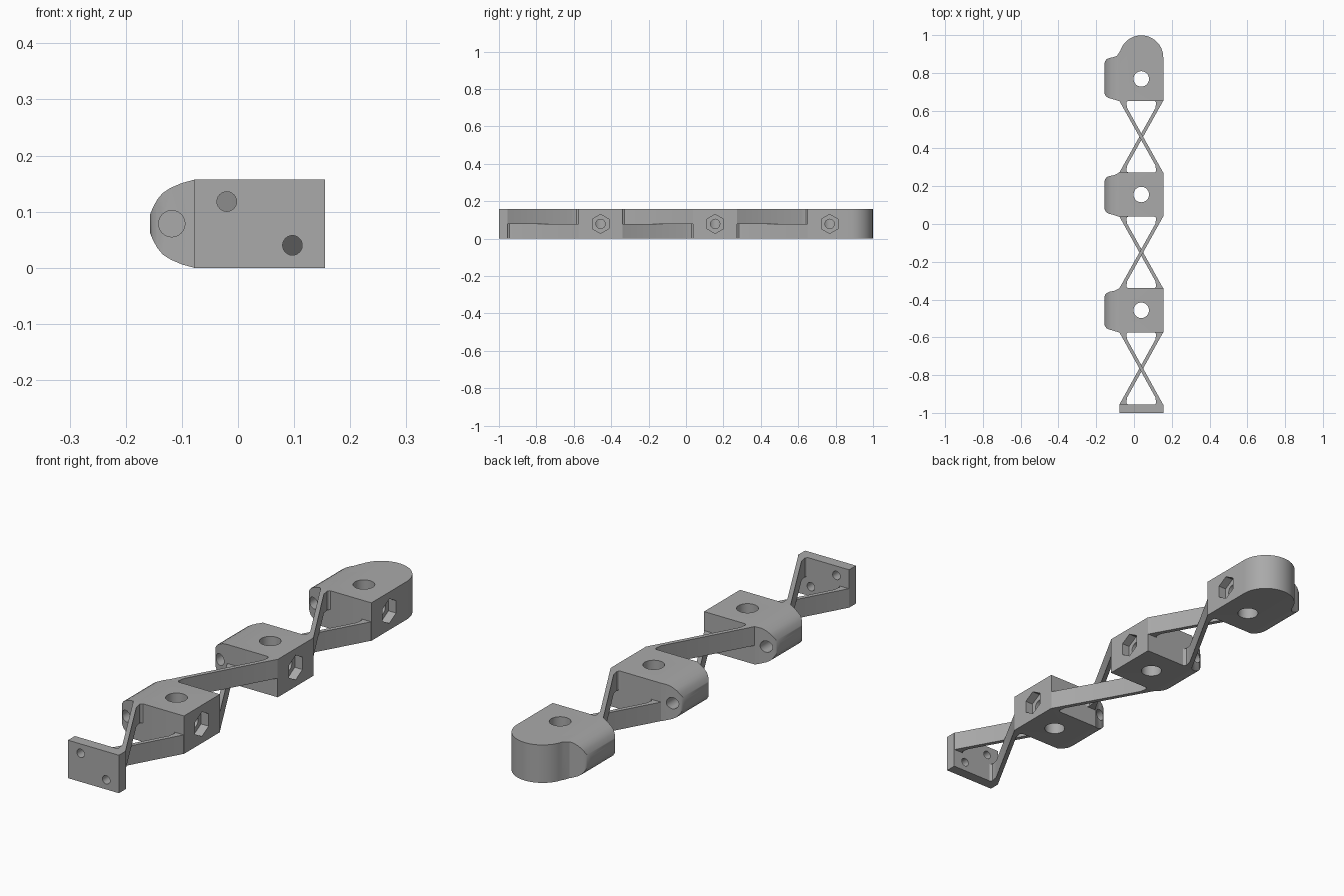
import bpy, bmesh, math
from mathutils import Matrix, Vector

if "Cube" in bpy.data.objects:
    bpy.data.objects.remove(bpy.data.objects["Cube"])

H = 0.157                      # overall height
XL, XR, XE = -0.078, 0.155, -0.157   # body left, body right, ear tip
XC = (XL + XR) / 2
HALF = 0.1175                  # half length of a body block
CENTERS = [-0.457, 0.156, 0.768]

grey = bpy.data.materials.new("plastic grey")
grey.diffuse_color = (0.4, 0.4, 0.4, 1)
grey.use_nodes = True
grey.node_tree.nodes["Principled BSDF"].inputs["Base Color"].default_value = grey.diffuse_color


def prism(name, pts, lo, hi, axis="z"):
    """Extrude a 2D outline: (x, y) along z, (x, z) along y or (y, z) along x."""
    place = {"z": lambda a, b, t: (a, b, t),
             "y": lambda a, b, t: (a, t, b),
             "x": lambda a, b, t: (t, a, b)}[axis]
    bm = bmesh.new()
    face = bm.faces.new([bm.verts.new(place(a, b, lo)) for a, b in pts])
    res = bmesh.ops.extrude_face_region(bm, geom=[face])
    step = Vector(place(0, 0, hi - lo))
    bmesh.ops.translate(bm, vec=step, verts=[v for v in res["geom"] if isinstance(v, bmesh.types.BMVert)])
    bmesh.ops.recalc_face_normals(bm, faces=bm.faces)
    mesh = bpy.data.meshes.new(name)
    bm.to_mesh(mesh)
    bm.free()
    ob = bpy.data.objects.new(name, mesh)
    bpy.context.collection.objects.link(ob)
    mesh.materials.append(grey)
    return ob


def ring(a, b, r, n=32, start=0.0, sweep=math.tau, closed=True):
    m = n if closed else n - 1
    return [(a + r * math.cos(start + sweep * i / m), b + r * math.sin(start + sweep * i / m)) for i in range(n)]


def boolean(ob, tool, op="DIFFERENCE"):
    """Apply a boolean and discard its helper."""
    tool.hide_render = True
    mod = ob.modifiers.new("cut", "BOOLEAN")
    mod.operation, mod.object, mod.solver = op, tool, "EXACT"
    bpy.context.view_layer.objects.active = ob
    bpy.ops.object.modifier_apply(modifier=mod.name)
    bpy.data.objects.remove(tool)


def smooth(ob):
    bpy.ops.object.select_all(action="DESELECT")
    ob.select_set(True)
    bpy.context.view_layer.objects.active = ob
    bpy.ops.object.shade_smooth_by_angle(angle=math.radians(30))


# Ear rounding in the x-z plane, mirrored about mid height
upper = [(XL, 0.0785), (-0.100, 0.0725), (-0.120, 0.064), (-0.134, 0.055),
         (-0.144, 0.043), (-0.152, 0.028), (XE, 0.016)]
mid = H / 2
section = ([(0.3, H)] + [(x, mid + z) for x, z in upper]
           + [(x, mid - z) for x, z in reversed(upper)] + [(0.3, 0)])

# Ear outline in plan, relative to the block centre
ear_front = [(XE, -0.070), (-0.154, -0.083), (-0.146, -0.094), (-0.134, -0.101),
             (-0.105, -0.109), (XL, -HALF)]
ear_back = [(-0.090, 0.110), (-0.105, 0.103), (-0.130, 0.098), (-0.144, 0.092),
            (-0.153, 0.082), (XE, 0.066)]

# Finger segments: body with ear, pin hole, nut pocket and cord hole
for i, c in enumerate(CENTERS):
    tip = i == 2
    pts = ear_front + [(XR, -HALF)]
    if tip:
        pts += ring(XC, 0.114, XR - XC, 28, 0, math.radians(163), closed=False)
        pts += [(x, y + 0.013) for x, y in ear_back]
    else:
        pts += [(XR, HALF), (XL, HALF)] + ear_back
    name = "tip_segment" if tip else f"segment_{i + 1}"
    seg = prism(name, [(x, y + c) for x, y in pts], -0.05, 0.25)
    boolean(seg, prism("ear_section", section, -1.2, 1.2, "y"), "INTERSECT")
    boolean(seg, prism("pin_hole", ring(XC, c, 0.041), -0.1, 0.3))
    boolean(seg, prism("nut_pocket", ring(c, mid, 0.051, 6, math.pi / 2), XR - 0.035, 0.3, "x"))
    boolean(seg, prism("bolt_hole", ring(c, mid, 0.025, 24), XC, 0.3, "x"))
    end = c if tip else c + 0.3
    boolean(seg, prism("cord_hole", ring(-0.118, mid, 0.0235, 24), c - 0.3, end, "y"))
    smooth(seg)

# Mounting plate with two screw holes
plate = prism("mounting_plate", [(XL, -1), (XR, -1), (XR, -0.955), (XL, -0.955)], 0, H)
for x, z in [(-0.020, 0.118), (0.097, 0.040)]:
    boolean(plate, prism("screw_hole", ring(x, z, 0.0175, 24), -1.1, -0.8, "y"))
smooth(plate)

# Crossed flexure struts, alternating which one is on top
ends = [-0.955] + [c + HALF for c in CENTERS[:2]]
for i, y0 in enumerate(ends):
    y1 = CENTERS[i] - HALF
    ym = (y0 + y1) / 2
    w = 0.021
    slope = (XR - w - XL) / (y1 - y0)
    half = [(XL, y0 - 0.002), (XL + w + 0.028, y0 - 0.002), (XL + w + 0.020, y0 + 0.003),
            (XL + w + 0.0165, y0 + 0.010), (XL + w + 0.038 * slope, y0 + 0.038)]
    outline = half + [(2 * XC - x, 2 * ym - y) for x, y in half]
    for rising in (True, False):
        pts = outline if rising else [(2 * XC - x, y) for x, y in outline]
        low = rising == (i % 2 == 0)
        z0, z1 = (0, mid) if low else (mid, H)
        strut = prism(f"{'lower' if low else 'upper'}_strut_{i + 1}", pts, z0, z1)
        smooth(strut)
